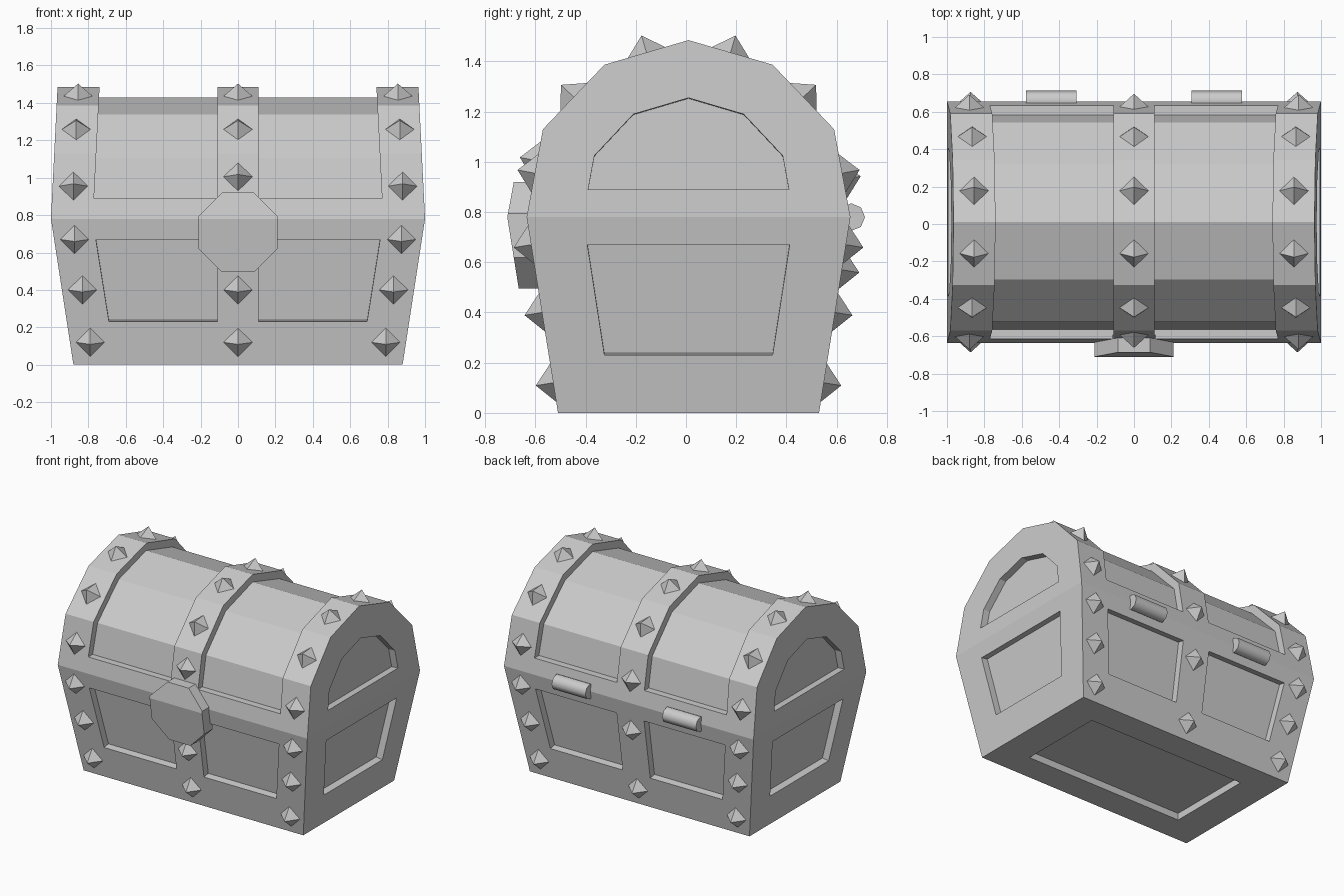
import bpy, bmesh
from math import pi
from mathutils import Vector

if "Cube" in bpy.data.objects:
    bpy.data.objects.remove(bpy.data.objects["Cube"])

Y0 = 0.01       # body is centred slightly behind the origin
SEAM = 0.78
LID = [(0.645, SEAM), (0.58, 1.13), (0.335, 1.387), (0, 1.485)]


def half_depth(z):
    if z <= SEAM:
        return 0.52 + 0.125 * z / SEAM
    return 0.645 - 0.065 * (z - SEAM) / 0.35


def half_width(z):
    return 0.88 + 0.12 * z / SEAM if z <= SEAM else 1 - 0.05 * (z - SEAM)


def mirrored(profile):
    return profile + [(-y, z) for y, z in profile[-2::-1]]


def prism(bm, ring_a, ring_b):
    a = [bm.verts.new(p) for p in ring_a]
    b = [bm.verts.new(p) for p in ring_b]
    faces = [bm.faces.new(a), bm.faces.new(b[::-1])]
    for i in range(len(a)):
        j = (i + 1) % len(a)
        faces.append(bm.faces.new((a[j], a[i], b[i], b[j])))
    bmesh.ops.recalc_face_normals(bm, faces=faces)


def panel_cut(bm, ring, normal, depth=0.05):
    n = Vector(normal).normalized()
    prism(bm, [Vector(p) + n * 0.04 for p in ring],
          [Vector(p) - n * depth for p in ring])


def finish(bm, name):
    mesh = bpy.data.meshes.new(name)
    bm.to_mesh(mesh)
    bm.free()
    ob = bpy.data.objects.new(name, mesh)
    ob.location.y = Y0
    bpy.context.collection.objects.link(ob)
    return ob


def carve(ob, cutter):
    mod = ob.modifiers.new("panels", 'BOOLEAN')
    mod.operation = 'DIFFERENCE'
    mod.solver = 'EXACT'
    mod.object = cutter
    cutter.hide_render = True
    bpy.context.view_layer.update()
    bpy.context.view_layer.objects.active = ob
    bpy.ops.object.modifier_apply(modifier=mod.name)
    bpy.data.objects.remove(cutter)


# Flared lower box
bm = bmesh.new()
corners = [(-1, -1), (1, -1), (1, 1), (-1, 1)]
prism(bm, *[[(sx * half_width(z), sy * half_depth(z), z) for sx, sy in corners]
            for z in (0, SEAM)])
box = finish(bm, "chest_box")

# Recessed panels of the box
cut = bmesh.new()
LO, HI = 0.23, 0.67
for s in (-1, 1):
    for sx in (-1, 1):
        panel_cut(cut, [(sx * x, s * half_depth(z), z) for x, z in
                        [(0.11, LO), (0.69, LO), (0.76, HI), (0.11, HI)]],
                  (0, s * 0.987, -0.158))
    panel_cut(cut, [(s * half_width(z), y, z) for y, z in
                    [(-0.335, LO), (0.335, LO), (0.403, HI), (-0.403, HI)]],
              (s * 0.988, 0, -0.152))
panel_cut(cut, [(sx * 0.64, sy * 0.32, 0) for sx, sy in corners], (0, 0, -1))
carve(box, finish(cut, "box_panel_cutter"))

# Faceted barrel lid
bm = bmesh.new()
prism(bm, *[[(s * half_width(z), y, z) for y, z in mirrored(LID)] for s in (-1, 1)])
lid = finish(bm, "chest_lid")

# Recesses between the lid bands and in the lid ends
cut = bmesh.new()
floor = mirrored([(0.574, 0.89), (0.533, 1.105), (0.308, 1.337), (0, 1.43)])
outer = [(-0.8, 0.89), (-0.8, 1.7), (0.8, 1.7), (0.8, 0.89)]
arch = mirrored([(0.40, 0.89), (0.375, 1.025), (0.22, 1.19), (0, 1.255)])
for s in (-1, 1):
    prism(cut, [(s * 0.11, y, z) for y, z in floor + outer],
          [(s * (0.77 - 0.05 * (z - 0.89)), y, z) for y, z in floor + outer])
    panel_cut(cut, [(s * half_width(z), y, z) for y, z in arch], (s, 0, 0.05))
carve(lid, finish(cut, "lid_panel_cutter"))

# Octagonal lock plate, bent along the seam
bm = bmesh.new()
upper = [(-0.21, SEAM), (0.21, SEAM), (0.21, 0.795), (0.085, 0.92),
         (-0.085, 0.92), (-0.21, 0.795)]
lower = [(0.21, SEAM), (-0.21, SEAM), (-0.21, 0.62), (-0.085, 0.495),
         (0.085, 0.495), (0.21, 0.62)]
for half in (upper, lower):
    prism(bm, *[[(x, -half_depth(z) - d, z) for x, z in half] for d in (0.077, -0.02)])
finish(bm, "lock_plate")


# Four-sided studs
def stud(bm, x, y, z, normal):
    p, n, u = Vector((x, y, z)), Vector(normal).normalized(), Vector((1, 0, 0))
    t = n.cross(u)
    r = 0.077
    ring = [bm.verts.new(p + d * r) for d in (u, t, -u, -t)]
    tips = [bm.verts.new(p + n * 0.07), bm.verts.new(p - n * 0.03)]
    faces = [bm.faces.new((ring[i], ring[(i + 1) % 4], tip))
             for tip in tips for i in range(4)]
    bmesh.ops.recalc_face_normals(bm, faces=faces)


bm = bmesh.new()
for s in (-1, 1):
    # straight lower sides: corner columns, then the middle column
    spots = [(sx * x, z) for sx in (-1, 1) for x, z in
             [(0.79, 0.12), (0.832, 0.40), (0.874, 0.67), (0.88, 0.955)]]
    middle = (0.12, 0.40, 1.005) if s < 0 else (0.12, 0.57, 0.93)
    spots += [(0, z) for z in middle]
    for x, z in spots:
        slope = -0.16 if z < SEAM else 0.186
        stud(bm, x, s * half_depth(z), z, (0, s, slope))
    # upper lid facets
    for (ya, za), (yb, zb), xe in ((LID[1], LID[2], 0.865), (LID[2], LID[3], 0.855)):
        for x in (-xe, 0, xe):
            stud(bm, x, s * (ya + yb) / 2, (za + zb) / 2, (0, s * (zb - za), ya - yb))
finish(bm, "studs")

# Hinge barrels on the back
for s, name in ((-1, "hinge_left"), (1, "hinge_right")):
    bpy.ops.mesh.primitive_cylinder_add(vertices=8, radius=0.055, depth=0.27,
                                        location=(s * 0.443, 0.658, SEAM),
                                        rotation=(0, pi / 2, 0))
    bpy.context.object.name = name
    bpy.ops.object.shade_smooth_by_angle(angle=1.0)
